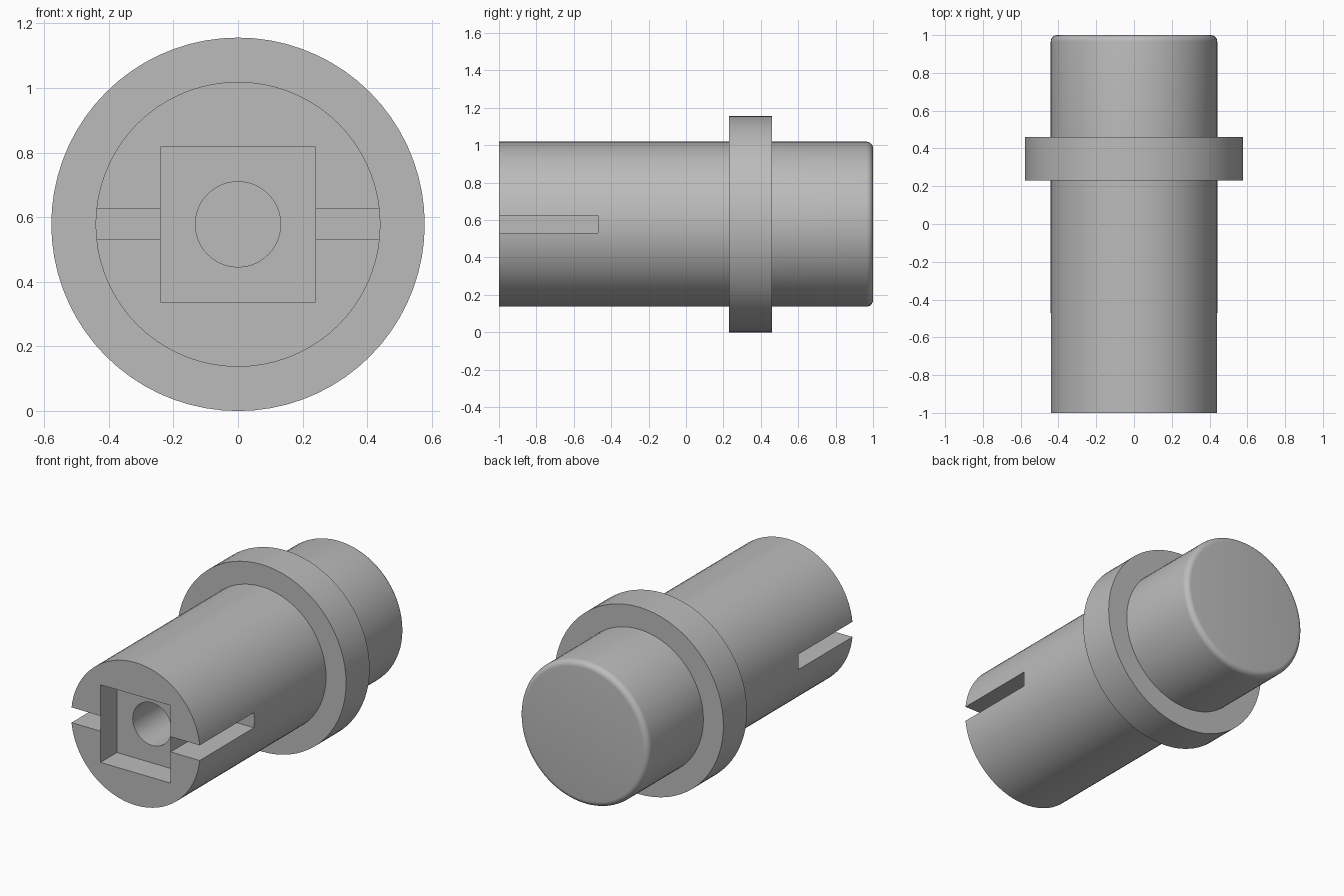
import bpy
import bmesh
import math
from mathutils import Matrix, Vector

AXIS_Z = 0.578
FRONT = -1.0

if "Cube" in bpy.data.objects:
    bpy.data.objects.remove(bpy.data.objects["Cube"], do_unlink=True)

grey = bpy.data.materials.new("plain grey")
grey.use_nodes = True
colour = (0.5, 0.5, 0.5, 1.0)
grey.diffuse_color = colour
grey.node_tree.nodes["Principled BSDF"].inputs["Base Color"].default_value = colour


def make_object(name, bm):
    bmesh.ops.recalc_face_normals(bm, faces=bm.faces)
    mesh = bpy.data.meshes.new(name)
    bm.to_mesh(mesh)
    bm.free()
    mesh.materials.append(grey)
    obj = bpy.data.objects.new(name, mesh)
    bpy.context.collection.objects.link(obj)
    return obj


def lathe(name, profile, steps=72):
    """Spin (radius, y) points around the long axis."""
    bm = bmesh.new()
    verts = [bm.verts.new((r, y, AXIS_Z)) for r, y in profile]
    edges = [bm.edges.new(pair) for pair in zip(verts, verts[1:])]
    bmesh.ops.spin(bm, geom=verts + edges, cent=(0, 0, AXIS_Z), axis=(0, 1, 0),
                   angle=math.tau, steps=steps, use_duplicate=False)
    bmesh.ops.remove_doubles(bm, verts=bm.verts, dist=1e-5)
    # Close the flat ends with single faces
    bmesh.ops.holes_fill(bm, edges=[e for e in bm.edges if e.is_boundary], sides=0)
    return make_object(name, bm)


def box(name, low, high):
    low, high = Vector(low), Vector(high)
    bm = bmesh.new()
    bmesh.ops.create_cube(bm, size=1, matrix=Matrix.Translation((low + high) / 2)
                          @ Matrix.Diagonal((*(high - low), 1)))
    return make_object(name, bm)


# Stepped shaft with collar and rounded back rim
shaft_r, collar_r, fillet = 0.441, 0.578, 0.035
profile = [(shaft_r, FRONT), (shaft_r, 0.23), (collar_r, 0.23),
           (collar_r, 0.46), (shaft_r, 0.46)]
for i in range(7):
    a = i / 6 * math.pi / 2
    profile.append((shaft_r - fillet + fillet * math.cos(a),
                    1 - fillet + fillet * math.sin(a)))
body = lathe("collared_shaft", profile)

# Square pocket, blind bore and the two side slots
half, slot = 0.24, 0.047
cutters = [
    box("pocket_cutter", (-half, FRONT - 0.1, AXIS_Z - half),
        (half, -0.84, AXIS_Z + half)),
    lathe("bore_cutter", [(0.132, -0.9), (0.132, -0.3)], 48),
]
cutters[1].data.transform(Matrix.Translation((0, 0, 0)))
for side, name in ((1, "left"), (-1, "right")):
    xs = sorted((side * half, side * 0.6))
    cutters.append(box(name + "_slot_cutter", (xs[0], FRONT - 0.1, AXIS_Z - slot),
                       (xs[1], -0.47, AXIS_Z + slot)))

# Extend the bore forward so it opens into the pocket
for v in cutters[1].data.vertices:
    if v.co.y < -0.8:
        v.co.y = -0.95

for cutter in cutters:
    cutter.hide_render = True
    cut = body.modifiers.new(cutter.name, "BOOLEAN")
    cut.operation = "DIFFERENCE"
    cut.solver = "EXACT"
    cut.object = cutter

# Apply the cuts and remove the helpers
bpy.ops.object.select_all(action="DESELECT")
body.select_set(True)
bpy.context.view_layer.objects.active = body
for cut in list(body.modifiers):
    bpy.ops.object.modifier_apply(modifier=cut.name)
for cutter in cutters:
    bpy.data.objects.remove(cutter, do_unlink=True)

bpy.ops.object.shade_smooth_by_angle(angle=math.radians(30))
